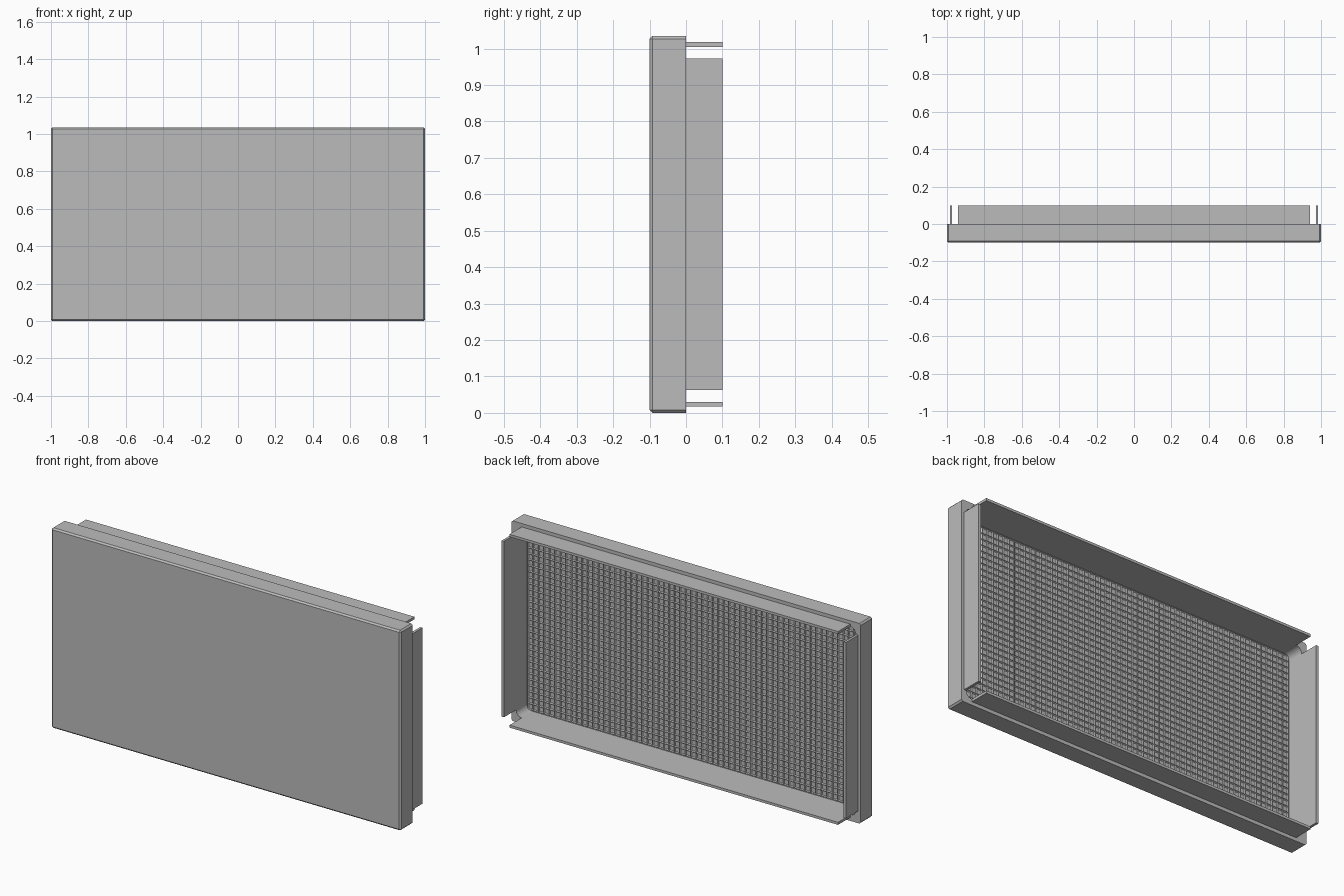
import bpy, bmesh, math
from mathutils import Matrix

if "Cube" in bpy.data.objects:
    bpy.data.objects.remove(bpy.data.objects["Cube"])

grey = bpy.data.materials.new("plain grey")
grey.use_nodes = True
colour = (0.5, 0.5, 0.5, 1)
grey.diffuse_color = colour
grey.node_tree.nodes["Principled BSDF"].inputs["Base Color"].default_value = colour

HEIGHT = 1.035
MID = HEIGHT / 2
SKIN_Y = -0.088      # inner side of the front skin
LINER_X, LINER_Z, RADIUS, SHEET = 0.985, 0.5, 0.045, 0.013


def finish(name, bm):
    bmesh.ops.recalc_face_normals(bm, faces=bm.faces[:])
    mesh = bpy.data.meshes.new(name)
    bm.to_mesh(mesh)
    bm.free()
    mesh.materials.append(grey)
    ob = bpy.data.objects.new(name, mesh)
    bpy.context.collection.objects.link(ob)
    return ob


def block(name, x, y, z):
    bm = bmesh.new()
    bmesh.ops.create_cube(bm, size=1)
    for v in bm.verts:
        v.co = [r[0] if c < 0 else r[1] for c, r in zip(v.co, (x, y, z))]
    return finish(name, bm)


def rounded_outline(half_x, half_z, radius, steps=6):
    points = []
    for i, (sx, sz) in enumerate(((1, 1), (-1, 1), (-1, -1), (1, -1))):
        for k in range(steps + 1):
            a = math.pi / 2 * (i + k / steps)
            points.append((sx * (half_x - radius) + radius * math.cos(a),
                           MID + sz * (half_z - radius) + radius * math.sin(a)))
    return points


# Tray: front skin and side walls with chamfered outer edges
bm = bmesh.new()
bmesh.ops.create_cube(bm, size=1)
for v in bm.verts:
    v.co = (v.co.x * 2, v.co.y * 0.1 - 0.05, v.co.z * HEIGHT + MID)
edges = [e for e in bm.edges if min(v.co.y for v in e.verts) < -0.01]
bmesh.ops.bevel(bm, geom=edges, offset=0.008, segments=1, affect='EDGES')
# Rounded opening in the back, sunk down to the skin
back = max(bm.faces, key=lambda f: f.calc_center_median().y)
rim = back.edges[:]
bmesh.ops.delete(bm, geom=[back], context='FACES_ONLY')
outline = rounded_outline(LINER_X - SHEET, LINER_Z - SHEET, RADIUS - SHEET)
rings = [[bm.verts.new((x, y, z)) for x, z in outline] for y in (0, SKIN_Y)]
n = len(outline)
for i in range(n):
    j = (i + 1) % n
    bm.faces.new((rings[0][i], rings[0][j], rings[1][j], rings[1][i]))
bm.faces.new(rings[1])
inner = [bm.edges.get((rings[0][i], rings[0][(i + 1) % n])) for i in range(n)]
bmesh.ops.triangle_fill(bm, edges=rim + inner, use_beauty=True)
finish("tray", bm)

# Back flanges, left open at the corners
for side, name in ((1, "left"), (-1, "right")):
    xs = sorted((side * LINER_X, side * (LINER_X - SHEET)))
    block(name + "_flange", xs, (-0.01, 0.1), (MID - LINER_Z + RADIUS, MID + LINER_Z - RADIUS))
for side, name in ((1, "top"), (-1, "bottom")):
    zs = sorted((MID + side * LINER_Z, MID + side * (LINER_Z - SHEET)))
    block(name + "_flange", (RADIUS - LINER_X, LINER_X - RADIUS), (-0.01, 0.1), zs)

# Core sheet covered with small cells
bm = bmesh.new()
bmesh.ops.create_grid(bm, x_segments=62, y_segments=31, size=1,
                      matrix=Matrix.Translation((0, SKIN_Y + 0.006, MID))
                      @ Matrix.Rotation(-math.pi / 2, 4, 'X')
                      @ Matrix.Diagonal((0.965, 0.48, 1, 1)))
bmesh.ops.inset_individual(bm, faces=bm.faces[:], thickness=0.006, depth=-0.005)
finish("cell_core", bm)
